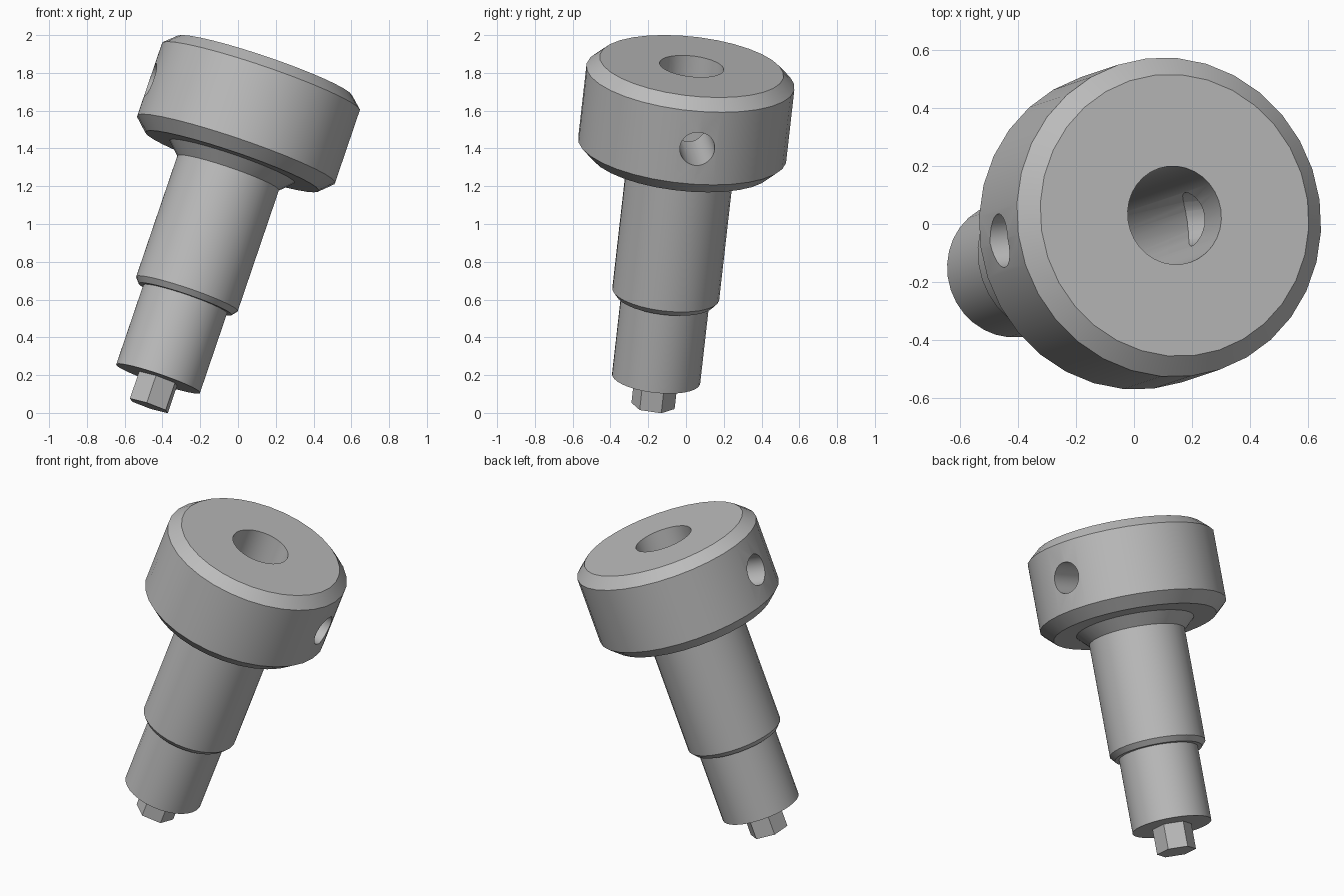
import bpy
import bmesh
from math import cos, sin, pi, radians
from mathutils import Vector, Matrix

cube = bpy.data.objects.get("Cube")
if cube:
    bpy.data.objects.remove(cube, do_unlink=True)

# One plain grey for the whole part
grey = bpy.data.materials.new("machined_grey")
grey.use_nodes = True
GREY = (0.5, 0.5, 0.5, 1)
grey.diffuse_color = GREY
grey.node_tree.nodes["Principled BSDF"].inputs["Base Color"].default_value = GREY

# Tilted frame: origin at the centre of the top face, local z along the axis
axis = Vector((0.32, 0.107, 0.94)).normalized()
across = Vector((0.94, 0.108, -0.325))
across = (across - axis * across.dot(axis)).normalized()
side = axis.cross(across)
frame = Matrix((across, side, axis)).transposed().to_4x4()
frame.translation = (0.14, 0.03, 1.835)


def lathe(name, profile, sides, matrix, turn=0.0):
    """Revolve (radius, z) points, closing both ends with flat caps."""
    bm = bmesh.new()
    rings = []
    for r, z in profile:
        angles = [turn + 2 * pi * i / sides for i in range(sides)]
        rings.append([bm.verts.new((r * cos(a), r * sin(a), z)) for a in angles])
    for low, high in zip(rings, rings[1:]):
        for i in range(sides):
            j = (i + 1) % sides
            bm.faces.new((low[i], low[j], high[j], high[i]))
    bm.faces.new(rings[0])
    bm.faces.new(rings[-1])
    bmesh.ops.recalc_face_normals(bm, faces=bm.faces)
    mesh = bpy.data.meshes.new(name)
    bm.to_mesh(mesh)
    bm.free()
    mesh.materials.append(grey)
    obj = bpy.data.objects.new(name, mesh)
    bpy.context.collection.objects.link(obj)
    obj.matrix_world = matrix
    return obj


# Stepped shank, chamfered head and blind bore in one profile
body = lathe("stepped_body", [
    (0.235, -1.757), (0.235, -1.31), (0.26, -1.31), (0.285, -1.28),
    (0.285, -0.6), (0.35, -0.535),                  # shank and collar
    (0.485, -0.535), (0.555, -0.468), (0.555, -0.06), (0.49, 0),  # head
    (0.171, 0), (0.171, -1.4),                      # bore
], 32, frame)

# Cross hole through the head
drill = lathe("cross_hole_cutter", [(0.093, -0.8), (0.093, 0.8)], 32,
              frame @ Matrix.Translation((0, 0, -0.27)) @ Matrix.Rotation(pi / 2, 4, "Y"))
drill.hide_render = True
bpy.context.view_layer.objects.active = body
body.select_set(True)
cut = body.modifiers.new("cross_hole", "BOOLEAN")
cut.object = drill
cut.operation = "DIFFERENCE"
cut.solver = "EXACT"
bpy.ops.object.modifier_apply(modifier=cut.name)
bpy.data.objects.remove(drill, do_unlink=True)
bpy.ops.object.shade_smooth_by_angle(angle=radians(25))

# Hexagonal drive tip
lathe("hex_tip", [(0.116, -1.91), (0.116, -1.74)], 6, frame, radians(16))
